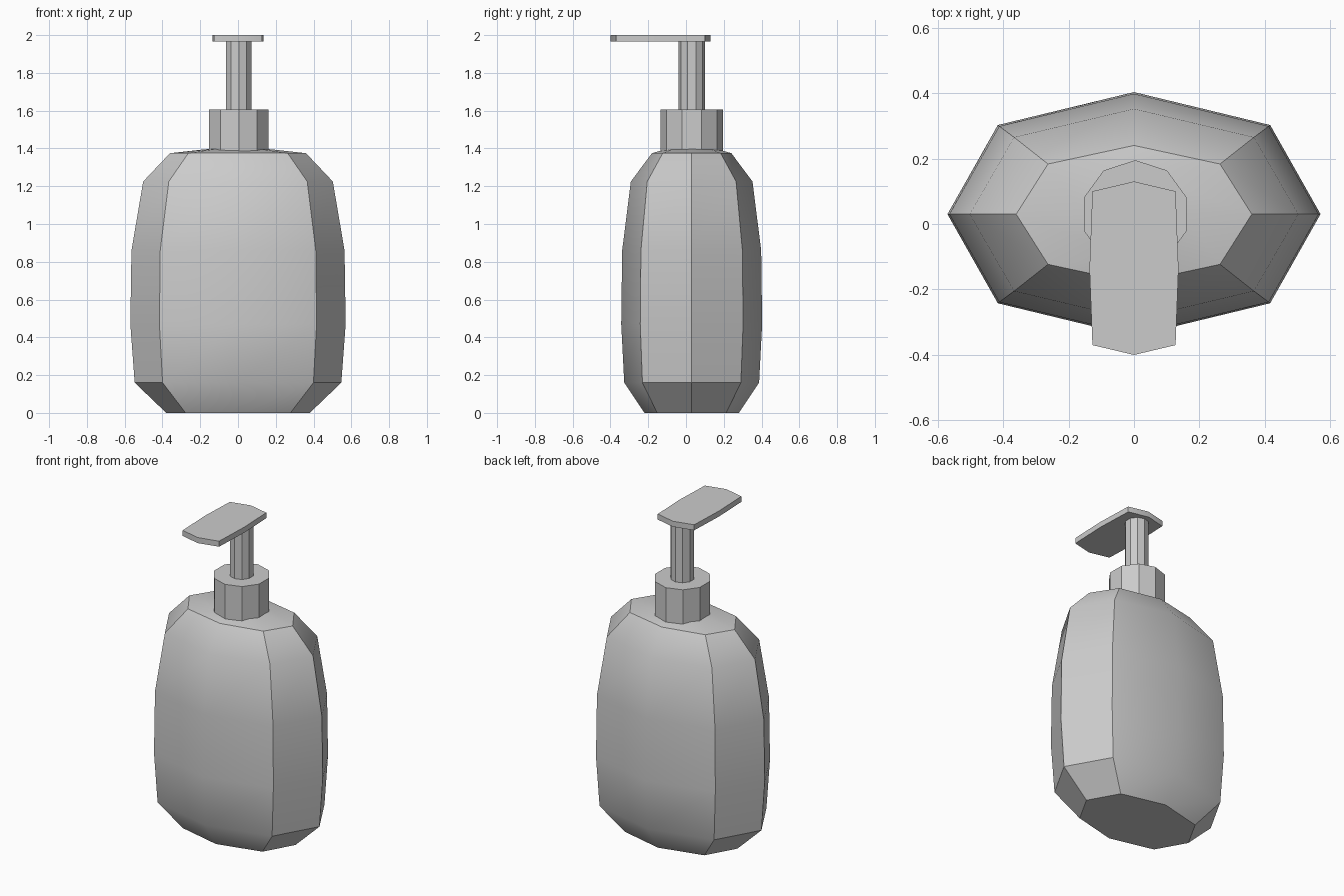
import bpy, bmesh
from math import cos, sin, pi, radians

if "Cube" in bpy.data.objects:
    bpy.data.objects.remove(bpy.data.objects["Cube"])

CY = 0.03  # y of the bottle axis


def loft(name, rings):
    """Skin a stack of closed rings and cap both ends."""
    bm = bmesh.new()
    loops = [[bm.verts.new(p) for p in ring] for ring in rings]
    n = len(loops[0])
    for a, b in zip(loops, loops[1:]):
        for i in range(n):
            j = (i + 1) % n
            bm.faces.new((a[i], a[j], b[j], b[i]))
    bm.faces.new(loops[0][::-1])
    bm.faces.new(loops[-1])
    bmesh.ops.recalc_face_normals(bm, faces=bm.faces)
    me = bpy.data.meshes.new(name)
    bm.to_mesh(me)
    bm.free()
    ob = bpy.data.objects.new(name, me)
    bpy.context.collection.objects.link(ob)
    bpy.ops.object.select_all(action='DESELECT')
    ob.select_set(True)
    bpy.context.view_layer.objects.active = ob
    bpy.ops.object.shade_smooth_by_angle(angle=radians(32))
    return ob


def oval8(z, rx, ry):
    k = 0.73  # diagonal corners sit slightly outside a true ellipse
    unit = [(1, 0), (k, k), (0, 1), (-k, k), (-1, 0), (-k, -k), (0, -1), (k, -k)]
    return [(rx * x, CY + ry * y, z) for x, y in unit]


def decagon(z, r, cx=0.004):
    return [(cx + r * cos(pi / 2 + i * pi / 5), CY + r * sin(pi / 2 + i * pi / 5), z)
            for i in range(10)]


# Bottle body: (height, half width, half depth)
profile = [(0, 0.38, 0.25), (0.16, 0.547, 0.357), (0.47, 0.57, 0.373),
           (0.86, 0.564, 0.368), (1.225, 0.502, 0.322),
           (1.375, 0.36, 0.21), (1.398, 0.15, 0.13)]
loft("bottle_body", [oval8(*p) for p in profile])

# Collar and pump stem
loft("collar", [decagon(1.385, 0.165), decagon(1.605, 0.165)])
loft("pump_stem", [decagon(1.6, 0.07), decagon(1.97, 0.07)])

# Flat nozzle plate reaching forward
half = [(0, -0.40), (0.127, -0.37), (0.136, -0.135), (0.127, 0.10), (0, 0.13)]
outline = half + [(-x, y) for x, y in half[3:0:-1]]
loft("pump_nozzle", [[(x, y, z) for x, y in outline] for z in (1.965, 2.0)])
